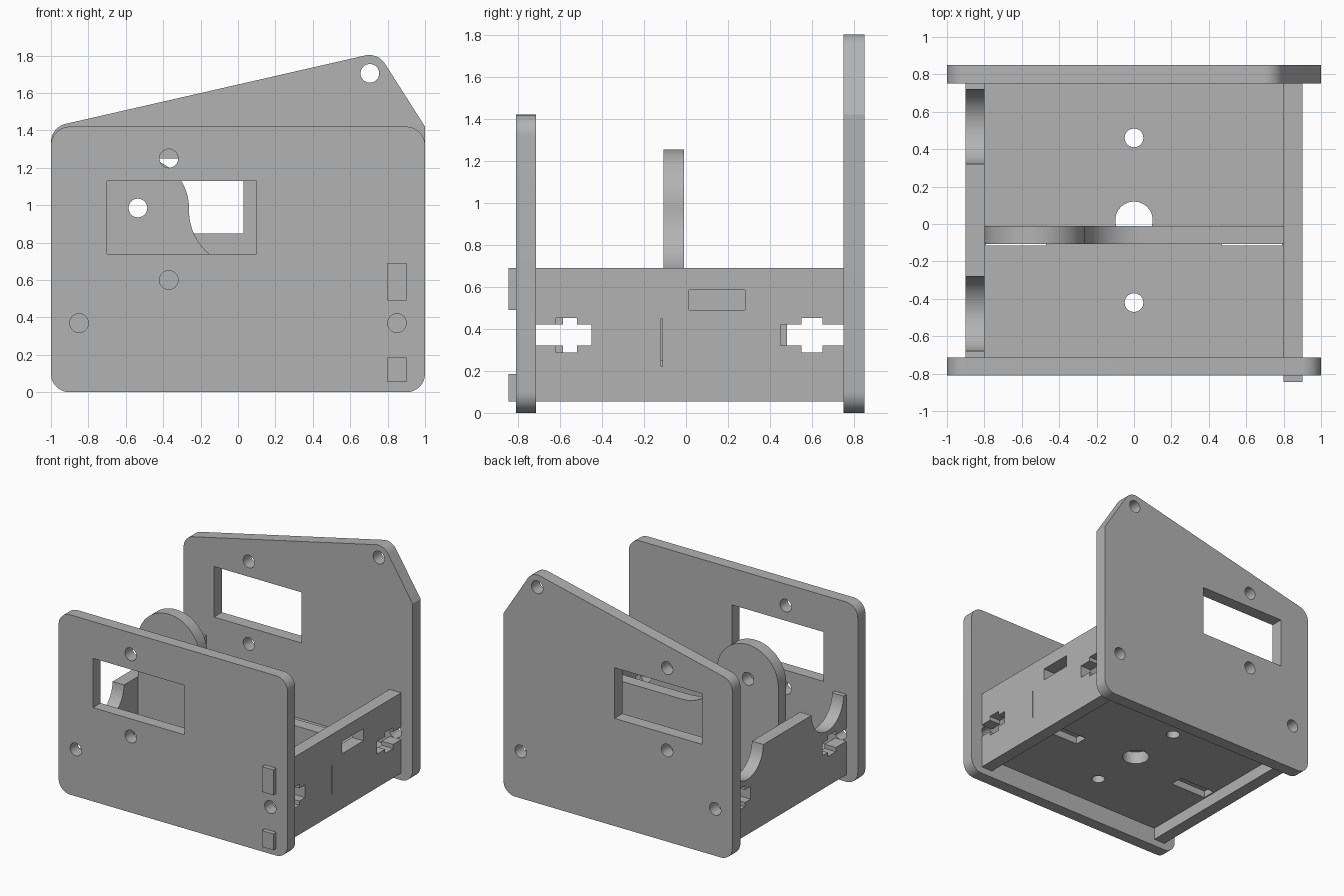
import bpy, bmesh
from math import sin, cos, tan, pi
from mathutils import Vector

cube = bpy.data.objects.get("Cube")
if cube:
    bpy.data.objects.remove(cube)

# Single flat grey
grey = bpy.data.materials.new("plain grey")
grey.use_nodes = True
colour = (0.45, 0.45, 0.45, 1)
grey.diffuse_color = colour
grey.node_tree.nodes["Principled BSDF"].inputs["Base Color"].default_value = colour


def arc(u, v, r, start, end, n=16):
    return [(u + r * cos(start + (end - start) * i / n),
             v + r * sin(start + (end - start) * i / n)) for i in range(n + 1)]


def hole(u, v, r=0.05):
    return arc(u, v, r, 0, 2 * pi, 32)[:-1]


def box(u0, u1, v0, v1):
    return [(u0, v0), (u1, v0), (u1, v1), (u0, v1)]


def rounded(corners, n=14):
    """Outline from (u, v, radius) corners, filleted inside or outside."""
    pts = []
    for i, (u, v, r) in enumerate(corners):
        p = Vector((u, v))
        if r == 0:
            pts.append((u, v))
            continue
        a = (Vector(corners[i - 1][:2]) - p).normalized()
        b = (Vector(corners[(i + 1) % len(corners)][:2]) - p).normalized()
        half = a.angle(b) / 2
        c = p + (a + b).normalized() * r / sin(half)
        reach = r / tan(half)
        s, e = p + a * reach - c, p + b * reach - c
        sweep = s.angle(e)
        for k in range(n + 1):
            t = k / n
            d = (s * sin((1 - t) * sweep) + e * sin(t * sweep)) / sin(sweep)
            pts.append(tuple(c + d))
    return pts


def sheet(name, plane, low, high, outline, holes=()):
    """Cut sheet of material: filled outline with holes, thickened low..high."""
    curve = bpy.data.curves.new(name + "_profile", 'CURVE')
    curve.dimensions = '2D'
    curve.fill_mode = 'BOTH'
    curve.extrude = (high - low) / 2
    for loop in [outline, *holes]:
        spline = curve.splines.new('POLY')
        spline.points.add(len(loop) - 1)
        for point, (u, v) in zip(spline.points, loop):
            point.co = (u, v, 0, 1)
        spline.use_cyclic_u = True
    temp = bpy.data.objects.new(name + "_profile", curve)
    bpy.context.collection.objects.link(temp)
    bpy.context.view_layer.update()
    graph = bpy.context.evaluated_depsgraph_get()
    mesh = bpy.data.meshes.new_from_object(temp.evaluated_get(graph))
    bpy.data.objects.remove(temp)
    mid = (low + high) / 2
    for vert in mesh.vertices:
        u, v, w = vert.co
        vert.co = {'XZ': (u, mid + w, v), 'YZ': (mid + w, u, v),
                   'XY': (u, v, mid + w)}[plane]
    bm = bmesh.new()
    bm.from_mesh(mesh)
    bmesh.ops.remove_doubles(bm, verts=bm.verts, dist=0.0002)
    bmesh.ops.recalc_face_normals(bm, faces=bm.faces)
    bm.to_mesh(mesh)
    bm.free()
    mesh.name = name
    mesh.materials.clear()
    mesh.materials.append(grey)
    obj = bpy.data.objects.new(name, mesh)
    bpy.context.collection.objects.link(obj)
    bpy.ops.object.select_all(action='DESELECT')
    obj.select_set(True)
    bpy.context.view_layer.objects.active = obj
    bpy.ops.object.shade_smooth_by_angle(angle=0.5)
    return obj


def nut_slot(edge, end, near, far):
    """Cross-shaped bolt and nut notch running in from a panel edge."""
    half = [(edge, 0.05), (near, 0.05), (near, 0.083), (far, 0.083), (far, 0.05), (end, 0.05)]
    return [(u, 0.37 - d) for u, d in half] + [(u, 0.37 + d) for u, d in reversed(half)]


FRONT, BACK = -0.715, 0.75
BASE, TOP = 0.055, 0.69

# Front plate
bolt_holes = [hole(-0.85, 0.37), hole(0.85, 0.37)]
sheet("front_plate", 'XZ', -0.81, FRONT,
      rounded([(-1, 0, 0.1), (1, 0, 0.1), (1, 1.42, 0.1), (-1, 1.42, 0.1)]),
      [box(-0.7, 0.1, 0.74, 1.13), hole(-0.37, 1.25), hole(-0.37, 0.6)] + bolt_holes)

# Back plate with raised corner
sheet("back_plate", 'XZ', BACK, 0.85,
      rounded([(-1, 0, 0.1), (1, 0, 0.1), (1, 1.42, 0), (0.748, 1.816, 0.1), (-1, 1.417, 0.1)]),
      [box(-0.735, 0.03, 0.85, 1.25), hole(-0.43, 1.37), hole(-0.43, 0.72),
       hole(0.705, 1.705)] + bolt_holes)

# Right panel with nut slots, cable opening and arm slit
front_slot = nut_slot(FRONT, -0.45, -0.62, -0.52)
back_slot = nut_slot(BACK, 0.45, 0.65, 0.55)
sheet("right_panel", 'YZ', 0.8, 0.9,
      [(FRONT, BASE), (BACK, BASE)] + back_slot + [(BACK, TOP), (FRONT, TOP)] + front_slot[::-1],
      [box(0.015, 0.28, 0.49, 0.585), box(-0.119, -0.112, 0.22, 0.45)])

# Panel tabs showing through the front plate
for name, z0, z1 in (("lower_tab", BASE, 0.185), ("upper_tab", 0.49, TOP)):
    sheet(name, 'YZ', 0.8, 0.9, box(-0.845, FRONT, z0, z1))

# Left panel with two round cradles in its top edge
front_slot = nut_slot(FRONT, -0.415, -0.585, -0.485)
back_slot = nut_slot(BACK, 0.48, 0.65, 0.55)
sheet("left_panel", 'YZ', -0.9, -0.8,
      [(FRONT, BASE), (BACK, BASE)] + back_slot + [(BACK, TOP)]
      + arc(0.52, TOP, 0.2, 0, -pi) + arc(-0.48, TOP, 0.2, 0, -pi)
      + [(FRONT, TOP)] + front_slot[::-1])

# Floor with centre hole, screw holes and arm pockets
sheet("floor", 'XY', 0.15, 0.25, box(-0.8, 0.8, FRONT, BACK),
      [hole(0, 0.02, 0.1), hole(0, 0.46), hole(0, -0.42),
       box(-0.79, -0.47, -0.115, -0.008), box(0.47, 0.79, -0.115, -0.008)])

# Middle wall with round-topped arm and two feet in the floor pockets
feet = [(0.8, 0.25), (0.785, 0.25), (0.785, 0.2), (0.475, 0.2), (0.475, 0.25)]
foot_outline = feet + [(-u, v) for u, v in reversed(feet)]
sheet("middle_arm", 'XZ', -0.107, -0.01,
      rounded([(-0.8, 1.255, 0.268), (-0.262, 1.255, 0.268), (-0.262, 0.67, 0.3), (0.8, 0.67, 0)]
              + [(u, v, 0) for u, v in foot_outline]),
      [hole(-0.535, 0.985)])
